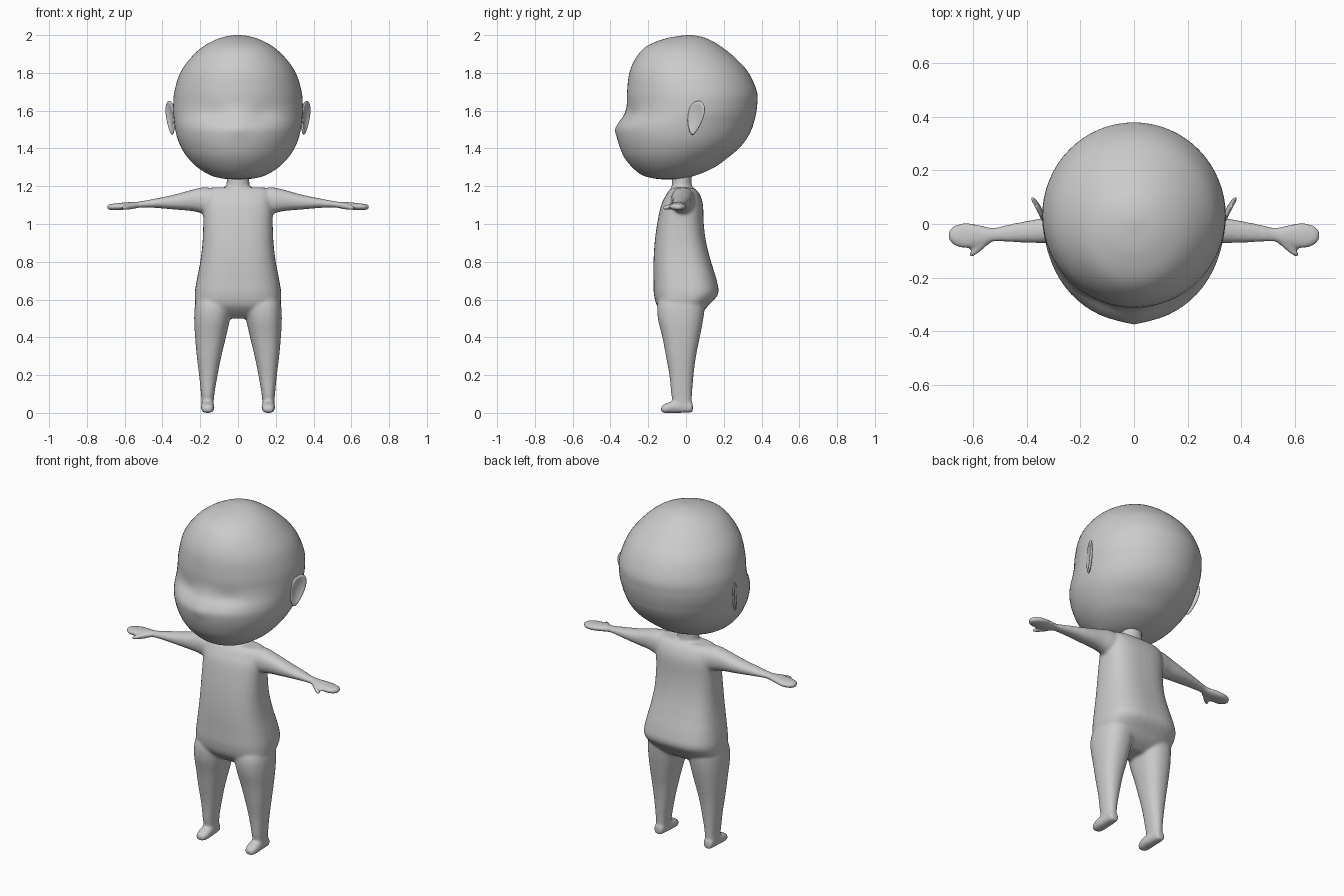
import bpy, bmesh, math
from mathutils import Vector, Matrix

# Axis maps: (along, u, v) -> (x, y, z)
UP = lambda t, u, v: (u, v, t)
SIDE = lambda t, u, v: (t, u, v)
FWD = lambda t, u, v: (u, t, v)


def spline(a, b, c, d, s):
    return 0.5 * (2*b + (c-a)*s + (2*a-5*b+4*c-d)*s*s + (3*b-a-3*c+d)*s**3)


def loft(bm, rows, axis, power=2.0, sides=40, steps=4, flip=1):
    """Smooth skin through rows of (along, u_min, u_max, v_min, v_max)."""
    rings = []
    n = len(rows)
    for i in range(n - 1):
        q = [rows[max(i-1, 0)], rows[i], rows[i+1], rows[min(i+2, n-1)]]
        for k in range(steps + (i == n - 2)):
            rings.append([spline(*c, k / steps) for c in zip(*q)])
    loops = []
    for t, u0, u1, v0, v1 in rings:
        loop = []
        for j in range(sides):
            a = 2 * math.pi * j / sides
            c, s = math.cos(a), math.sin(a)
            c = math.copysign(abs(c) ** (2 / power), c)
            s = math.copysign(abs(s) ** (2 / power), s)
            p = Vector(axis(t, (u0+u1)/2 + c*(u1-u0)/2, (v0+v1)/2 + s*(v1-v0)/2))
            p.x *= flip
            loop.append(bm.verts.new(p))
        loops.append(loop)
    for a, b in zip(loops, loops[1:]):
        for j in range(sides):
            k = (j + 1) % sides
            bm.faces.new((a[j], a[k], b[k], b[j]))
    bm.faces.new(loops[0])
    bm.faces.new(loops[-1])


def finish(bm, name):
    bmesh.ops.recalc_face_normals(bm, faces=bm.faces)
    for f in bm.faces:
        f.smooth = True
    me = bpy.data.meshes.new(name)
    bm.to_mesh(me)
    bm.free()
    ob = bpy.data.objects.new(name, me)
    bpy.context.collection.objects.link(ob)
    return ob


# Head: z, half width, front y, back y
profile = [(1.236, .02, -.12, -.07), (1.242, .09, -.175, -.01), (1.26, .15, -.235, .06),
           (1.30, .215, -.285, .15), (1.35, .265, -.325, .22), (1.40, .298, -.348, .28),
           (1.45, .32, -.362, .32), (1.50, .332, -.367, .347), (1.54, .338, -.352, .36),
           (1.58, .342, -.328, .37), (1.63, .343, -.314, .377), (1.70, .337, -.312, .376),
           (1.80, .306, -.30, .332), (1.88, .25, -.265, .26), (1.94, .184, -.21, .185),
           (1.98, .108, -.115, .115), (1.996, .045, -.03, .06), (2.0, .008, .01, .025)]
bm = bmesh.new()
loft(bm, [(z, -w, w, f, b) for z, w, f, b in profile], UP, sides=64)
# Shallow eye sockets and a soft nose ridge
for v in bm.verts:
    if v.co.y < 0:
        x, z = abs(v.co.x), v.co.z
        v.co.y += .014 * math.exp(-((x - .13) / .07) ** 2 - ((z - 1.58) / .045) ** 2)
        v.co.y -= .008 * math.exp(-(x / .035) ** 2 - ((z - 1.50) / .04) ** 2)
finish(bm, "head")

# Ears: flared teardrops with a hollow front
for side, name in ((1, "left_ear"), (-1, "right_ear")):
    bm = bmesh.new()
    bmesh.ops.create_uvsphere(bm, u_segments=32, v_segments=20, radius=1)
    for v in bm.verts:
        x, y, z = v.co
        hollow = .016 * max(0, 1 - (y*y + z*z) * 1.3) if x > 0 else 0
        v.co = (x * .014 - hollow, y * (.046 + .016 * z) + .018 * z, z * .09)
    bmesh.ops.rotate(bm, verts=bm.verts, matrix=Matrix.Rotation(math.radians(-27), 3, 'Z'))
    bmesh.ops.translate(bm, verts=bm.verts, vec=(.356, .05, 1.562))
    for v in bm.verts:
        v.co.x *= side
    finish(bm, name)

# Torso and neck
bm = bmesh.new()
torso = [(.50, .10, -.08, .03), (.53, .18, -.12, .08), (.57, .222, -.155, .12),
         (.63, .229, -.17, .17), (.70, .219, -.172, .163), (.80, .20, -.172, .133),
         (.90, .188, -.166, .107), (1.0, .184, -.153, .094), (1.10, .184, -.132, .09),
         (1.15, .18, -.108, .076), (1.18, .17, -.088, .056), (1.193, .14, -.07, .035)]
loft(bm, [(z, -w, w, f, b) for z, w, f, b in torso], UP, power=2.7)
loft(bm, [(1.10, -.08, .08, -.08, .04), (1.19, -.064, .064, -.077, .033),
          (1.22, -.06, .06, -.075, .03), (1.30, -.06, .06, -.075, .03)], UP)
for s in (1, -1):
    # Leg
    loft(bm, [(.02, .132, .19, -.065, .03), (.10, .125, .196, -.078, .032),
              (.20, .108, .206, -.088, .04), (.30, .088, .218, -.106, .053),
              (.40, .064, .227, -.125, .073), (.50, .042, .232, -.149, .092),
              (.58, .03, .226, -.15, .10), (.64, .04, .20, -.12, .09)], UP, 2.3, flip=s)
    # Foot
    loft(bm, [(.036, .145, .18, .008, .045), (.025, .134, .19, .001, .06),
              (-.04, .127, .194, 0, .068), (-.085, .125, .196, 0, .058),
              (-.115, .13, .192, 0, .046), (-.132, .14, .182, .006, .034)], FWD, 2.5, flip=s)
    # Arm
    loft(bm, [(.10, -.08, .05, 1.05, 1.185), (.18, -.08, .045, 1.055, 1.194),
              (.24, -.076, .034, 1.068, 1.182), (.34, -.072, .022, 1.077, 1.155),
              (.45, -.068, .002, 1.086, 1.132), (.53, -.066, -.014, 1.087, 1.118),
              (.58, -.07, -.01, 1.08, 1.116)], SIDE, 2.2, flip=s)
    # Mitten hand
    loft(bm, [(.52, -.064, -.016, 1.086, 1.118), (.56, -.078, -.008, 1.08, 1.117),
              (.60, -.087, .001, 1.076, 1.114), (.64, -.09, .003, 1.073, 1.11),
              (.675, -.078, -.008, 1.074, 1.106), (.694, -.055, -.03, 1.08, 1.10)],
         SIDE, 2.2, flip=s)
    # Thumb
    loft(bm, [(.54, -.075, -.03, 1.082, 1.112), (.57, -.099, -.06, 1.076, 1.108),
              (.60, -.122, -.088, 1.073, 1.10), (.614, -.122, -.104, 1.077, 1.094)],
         SIDE, flip=s)

# Fuse the overlapping pieces into one soft skin
body = finish(bm, "body")
skin = body.modifiers.new("fuse", 'REMESH')
skin.mode = 'VOXEL'
skin.voxel_size = .0085
skin.use_smooth_shade = True
soft = body.modifiers.new("soften", 'SMOOTH')
soft.factor = .5
soft.iterations = 5
